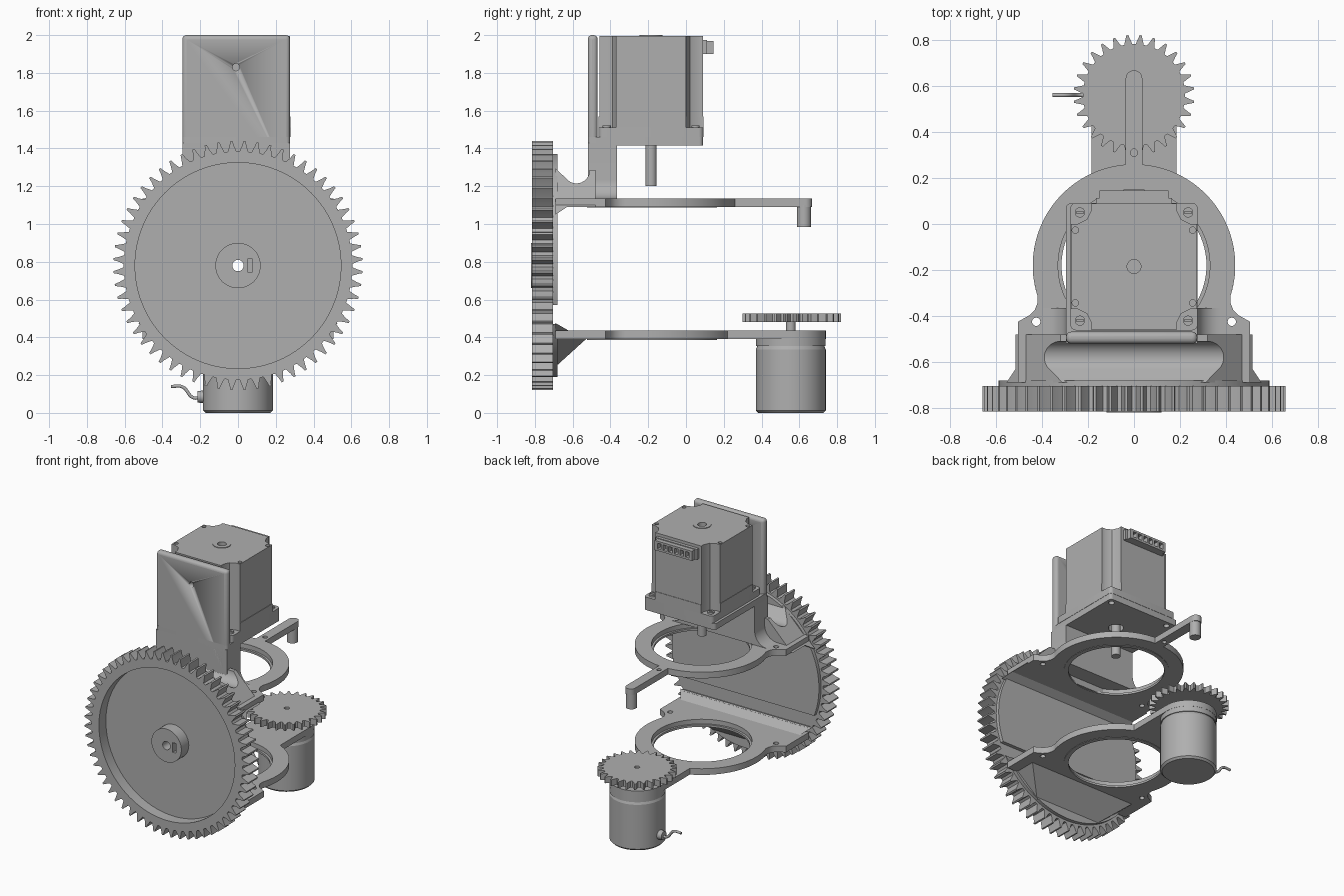
import bpy, bmesh, math
from mathutils import Vector

cube = bpy.data.objects.get("Cube")
if cube:
    bpy.data.objects.remove(cube, do_unlink=True)

grey = bpy.data.materials.new("plain grey")
grey.use_nodes = True
grey.diffuse_color = (0.43, 0.43, 0.43, 1)
grey.node_tree.nodes["Principled BSDF"].inputs["Base Color"].default_value = (0.43, 0.43, 0.43, 1)
parts = []


def add(name, bm):
    bmesh.ops.remove_doubles(bm, verts=bm.verts, dist=1e-5)
    bmesh.ops.recalc_face_normals(bm, faces=bm.faces)
    mesh = bpy.data.meshes.new(name)
    bm.to_mesh(mesh)
    bm.free()
    mesh.materials.clear()
    mesh.materials.append(grey)
    obj = bpy.data.objects.new(name, mesh)
    bpy.context.collection.objects.link(obj)
    parts.append(obj)
    return obj


def arc(cx, cy, r, a, b, n=24):
    return [(cx + r * math.cos(math.radians(a + (b - a) * i / n)),
             cy + r * math.sin(math.radians(a + (b - a) * i / n))) for i in range(n + 1)]


def circle(cx, cy, r, n=48):
    return arc(cx, cy, r, 0, 360, n)[:-1]


def rect(x0, x1, y0, y1):
    return [(x0, y0), (x1, y0), (x1, y1), (x0, y1)]


def rounded(x0, x1, y0, y1, r):
    return (arc(x1 - r, y1 - r, r, 0, 90, 6) + arc(x0 + r, y1 - r, r, 90, 180, 6)
            + arc(x0 + r, y0 + r, r, 180, 270, 6) + arc(x1 - r, y0 + r, r, 270, 360, 6))


def mirrored(half):
    """Close a right-hand outline with its left-hand copy."""
    return half + [(-x, y) for x, y in reversed(half)]


def plate(name, loops, lo, hi, axis="Z"):
    """Extrude an outline with holes from lo to hi along z or y."""
    curve = bpy.data.curves.new(name, "CURVE")
    curve.dimensions = "2D"
    curve.fill_mode = "BOTH"
    curve.extrude = (hi - lo) / 2
    for loop in loops:
        s = curve.splines.new("POLY")
        s.points.add(len(loop) - 1)
        for p, (x, y) in zip(s.points, loop):
            p.co = (x, y, 0, 1)
        s.use_cyclic_u = True
    temp = bpy.data.objects.new("temp", curve)
    bpy.context.collection.objects.link(temp)
    dg = bpy.context.evaluated_depsgraph_get()
    mesh = bpy.data.meshes.new_from_object(temp.evaluated_get(dg))
    bm = bmesh.new()
    bm.from_mesh(mesh)
    bpy.data.objects.remove(temp)
    bpy.data.meshes.remove(mesh)
    mid = (lo + hi) / 2
    for v in bm.verts:
        x, y, z = v.co
        v.co = (x, y, z + mid) if axis == "Z" else (x, z + mid, y)
    return add(name, bm)


def box(name, x0, x1, y0, y1, z0, z1, bevel=0):
    obj = plate(name, [rect(x0, x1, y0, y1)], z0, z1)
    if bevel:
        m = obj.modifiers.new("bevel", "BEVEL")
        m.width, m.segments = bevel, 4
    return obj


def gear(cx, cy, n, root, tip):
    pts = []
    for i in range(n):
        for f, r in ((0.14, root), (0.33, (root + tip) / 2 + 0.004), (0.42, tip),
                     (0.58, tip), (0.67, (root + tip) / 2 + 0.004), (0.86, root)):
            a = math.pi / 2 + 2 * math.pi * (i + f) / n
            pts.append((cx + r * math.cos(a), cy + r * math.sin(a)))
    return pts


def wedge(name, profile, width):
    """Prism along x whose half width depends on height."""
    bm = bmesh.new()
    sides = [[bm.verts.new((s * width(z), y, z)) for y, z in profile] for s in (-1, 1)]
    for side in sides:
        bm.faces.new(side)
    for i in range(len(profile)):
        j = (i + 1) % len(profile)
        bm.faces.new((sides[0][i], sides[0][j], sides[1][j], sides[1][i]))
    return add(name, bm)


# Large gear: toothed rim, web and slotted hub
GZ = 0.78
bore = circle(0, GZ, 0.03)
plate("large_gear_rim", [gear(0, GZ, 60, 0.605, 0.66), circle(0, GZ, 0.545, 96)], -0.815, -0.705, "Y")
plate("large_gear_web", [circle(0, GZ, 0.55, 96), bore], -0.735, -0.705, "Y")
plate("large_gear_hub", [circle(0, GZ, 0.12), bore, rect(0.05, 0.077, GZ - 0.035, GZ + 0.035)],
      -0.82, -0.73, "Y")

# Back plates: two segments of one disc, with a gap between
a = math.degrees(math.asin((0.57 - GZ) / 0.59))
plate("upper_back_plate", [arc(0, GZ, 0.59, a, 180 - a, 64), bore], -0.705, -0.68, "Y")
a = math.degrees(math.asin((0.47 - GZ) / 0.59))
plate("lower_back_plate", [arc(0, GZ, 0.59, a, -180 - a, 48)], -0.705, -0.68, "Y")

# Ring plates with an arm to the rear
RY = -0.18


def ring_plate(name, arm, end, z0, z1):
    start = math.degrees(math.acos(arm / 0.44))
    half = (arc(0, end, arm, 90, 0, 16) + arc(0, RY, 0.44, start, -18, 40)
            + [(0.42, -0.345), (0.432, -0.375), (0.455, -0.397), (0.505, -0.425), (0.505, -0.69)])
    holes = [circle(s * 0.425, -0.425, 0.018, 20) for s in (-1, 1)]
    if arm < 0.1:
        holes.append(circle(0, 0.31, 0.016, 20))
    plate(name, [mirrored(half)[1:], circle(0, RY, 0.33, 80)] + holes, z0, z1)
    plate(name + "_lip", [circle(0, RY, 0.345, 80), circle(0, RY, 0.315, 80)], z0 - 0.003, z0 + 0.012)


ring_plate("upper_ring", 0.036, 0.632, 1.09, 1.135)
ring_plate("lower_ring", 0.185, 0.555, 0.39, 0.435)
plate("arm_pin", [circle(0, 0.625, 0.037)], 0.985, 1.1)

# Gussets joining the rings to the back plates
trough = [(y, z) for y, z in arc(-0.58, 1.285, 0.07, 225, 360, 14)]
wedge("upper_gusset", [(-0.69, 1.05), (-0.63, 1.09), (-0.48, 1.09), (-0.48, 1.285)]
      + trough[::-1] + [(-0.69, 1.295)], lambda z: 0.47 - (z - 1.135))
wedge("lower_gusset", [(-0.69, 0.475), (-0.62, 0.435), (-0.53, 0.39), (-0.69, 0.245)],
      lambda z: 0.48 + 1.2 * (z - 0.435))

# Motor bracket: flared post, shelf and front wall
X0, X1, MY = -0.295, 0.275, -0.185
flare_right = arc(X1 + 0.1, 1.235, 0.1, 180, 270, 12)
flare_left = arc(X0 - 0.1, 1.235, 0.1, 270, 360, 12)
plate("bracket_post", [[(X0, 1.43), (X1, 1.43)] + flare_right + flare_left], -0.52, -0.365, "Y")
corners = [(sx * 0.235, MY + sy * 0.235) for sx in (-1, 1) for sy in (-1, 1)]
plate("bracket_shelf", [rounded(X0, X1, -0.52, 0.09, 0.02), circle(0, MY, 0.05)]
      + [circle(x, y, 0.02, 20) for x, y in corners], 1.415, 1.46)
wall = box("bracket_wall", X0, X1, -0.52, -0.468, 1.24, 2.0, 0.022)
cutter = plate("wall_hole_cutter", [circle(-0.01, 1.83, 0.019, 24)], -0.6, -0.4, "Y")
cutter.hide_render = True
cutter.hide_viewport = True
cutter.display_type = "WIRE"
cut = wall.modifiers.new("hole", "BOOLEAN")
cut.operation, cut.object, cut.solver = "DIFFERENCE", cutter, "EXACT"

# Stepper motor: flange, notched body, end cap, shaft
plate("motor_flange", [rounded(-0.277, 0.277, MY - 0.277, MY + 0.277, 0.025)], 1.46, 1.51)


def notched(h):
    corner = [(h, 0.185), (0.245, 0.185), (0.205, 0.205), (0.185, 0.245), (0.185, h)]
    top = corner + [(-x, y) for x, y in reversed(corner)]
    return [(x, MY + y) for x, y in top + [(-x, -y) for x, y in top]]


plate("motor_lower_body", [notched(0.277)], 1.505, 1.57)
plate("motor_body", [notched(0.274)], 1.57, 1.95)
screws = [(sx * 0.255, MY + sy * 0.158) for sx in (-1, 1) for sy in (-1, 1)]
plate("motor_end_cap", [notched(0.274), circle(0, MY, 0.03)]
      + [circle(x, y, 0.014, 16) for x, y in screws], 1.95, 1.996)
plate("motor_boss", [circle(0, MY, 0.06), circle(0, MY, 0.03)], 1.99, 2.0)
plate("motor_shaft", [circle(0, MY, 0.03)], 1.2, 1.5)
for x, y in corners:
    plate("flange_screw", [circle(x, y, 0.022, 20), rect(x - 0.015, x + 0.015, y - 0.004, y + 0.004)],
          1.505, 1.522)

# Rear connector with a row of sockets
box("connector_base", -0.165, 0.165, 0.08, 0.112, 1.9, 1.975)
plate("connector_sockets", [rect(-0.15, 0.15, 1.9, 1.97)]
      + [rect(x - 0.015, x + 0.015, 1.915, 1.955) for x in [-0.1125 + 0.045 * i for i in range(6)]],
      0.11, 0.145, "Y")

# Small motor with its mounting cap, pinion and cable
PY = 0.555
can = bmesh.new()
for r0, r1, z0, z1 in ((0.172, 0.185, 0, 0.013), (0.185, 0.185, 0.013, 0.335), (0.185, 0.177, 0.335, 0.355)):
    made = bmesh.ops.create_cone(can, cap_ends=True, segments=64, radius1=r0, radius2=r1, depth=z1 - z0)
    bmesh.ops.translate(can, verts=made["verts"], vec=Vector((0, PY, (z0 + z1) / 2)))
add("small_motor_can", can)
plate("small_motor_cap", [circle(0, PY, 0.184, 64)], 0.353, 0.434)
plate("small_motor_shaft", [circle(0, PY, 0.025)], 0.42, 0.485)
plate("pinion", [gear(0, PY + 0.005, 28, 0.222, 0.262), circle(0, PY + 0.005, 0.018, 24)], 0.48, 0.525)
bm = bmesh.new()
made = bmesh.ops.create_cone(bm, cap_ends=True, segments=24, radius1=0.036, radius2=0.03, depth=0.05)
for v in bm.verts:
    x, y, z = v.co
    v.co = (-0.19 - z, 0.56 + y, 0.085 + x)
add("cable_grommet", bm)
cable = bpy.data.curves.new("cable", "CURVE")
cable.dimensions = "3D"
cable.bevel_depth, cable.bevel_resolution, cable.use_fill_caps = 0.009, 3, True
s = cable.splines.new("BEZIER")
path = [(-0.19, 0.085), (-0.235, 0.08), (-0.295, 0.138), (-0.355, 0.14)]
s.bezier_points.add(len(path) - 1)
for p, (x, z) in zip(s.bezier_points, path):
    p.co = (x, 0.56, z)
    p.handle_left_type = p.handle_right_type = "AUTO"
cable.materials.append(grey)
bpy.context.collection.objects.link(bpy.data.objects.new("cable", cable))

# Smooth round surfaces, keep edges sharp
bpy.ops.object.select_all(action="DESELECT")
for obj in parts:
    if obj is not cutter:
        obj.select_set(True)
bpy.context.view_layer.objects.active = wall
bpy.ops.object.shade_smooth_by_angle(angle=math.radians(30))
